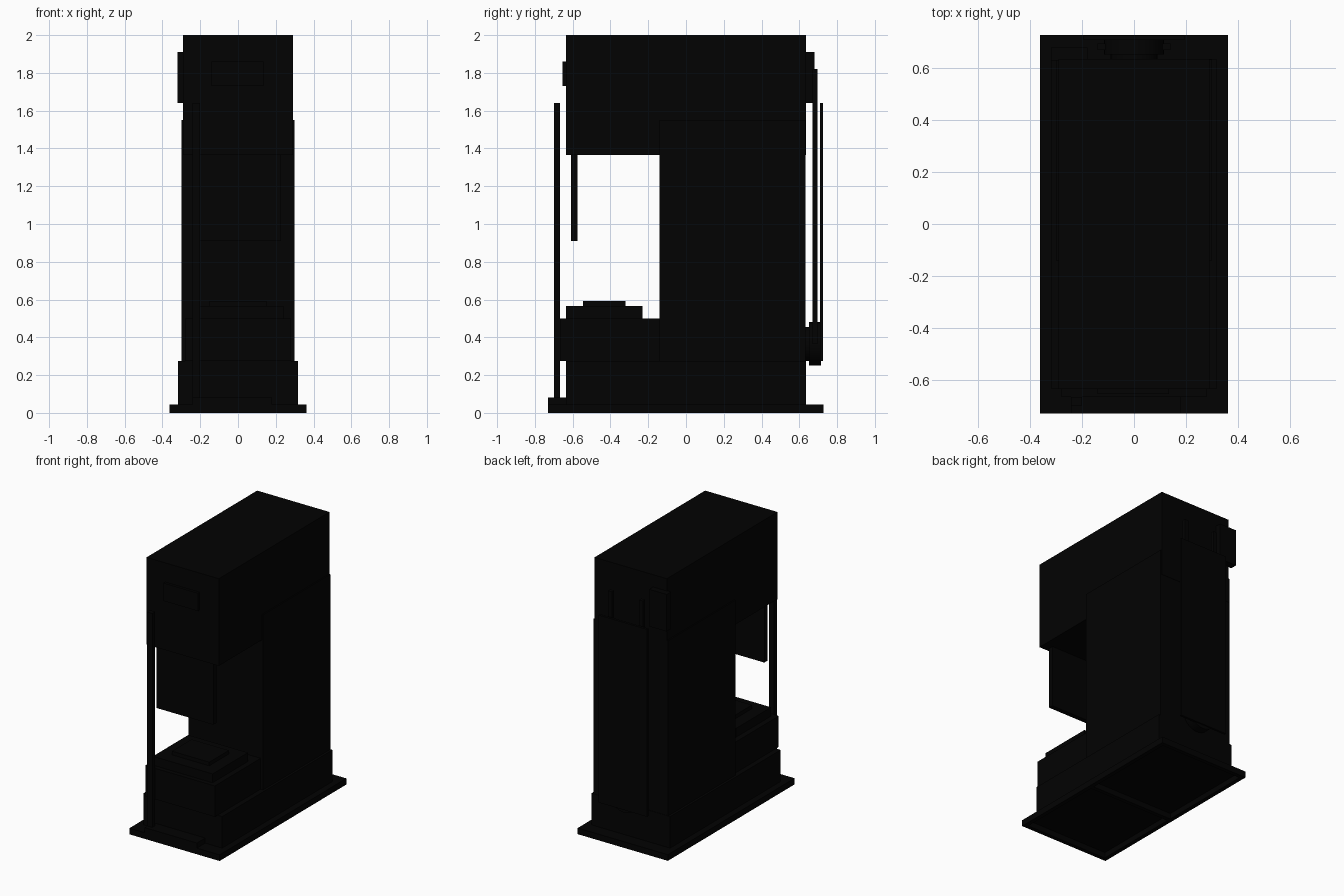
import bpy
import math

cube = bpy.data.objects.get("Cube")
if cube:
    bpy.data.objects.remove(cube, do_unlink=True)


def make_material(name, value):
    mat = bpy.data.materials.new(name)
    mat.use_nodes = True
    colour = (value, value, value, 1)
    mat.diffuse_color = colour
    mat.node_tree.nodes["Principled BSDF"].inputs["Base Color"].default_value = colour
    return mat


black = make_material("black", 0.0006)


def finish(obj, name):
    obj.name = name
    obj.data.name = name
    obj.data.materials.append(black)
    return obj


def box(name, x, y, z):
    """Box from (low, high) pairs on each axis."""
    bpy.ops.mesh.primitive_cube_add(size=1)
    obj = bpy.context.object
    for v in obj.data.vertices:
        v.co = [(a + b) / 2 + c * (b - a) for (a, b), c in zip((x, y, z), v.co)]
    return finish(obj, name)


def disc(name, radius, y, z):
    """Cylinder lying along y."""
    bpy.ops.mesh.primitive_cylinder_add(
        vertices=32, radius=radius, depth=y[1] - y[0],
        location=(0, sum(y) / 2, z), rotation=(math.pi / 2, 0, 0))
    obj = finish(bpy.context.object, name)
    bpy.ops.object.shade_smooth_by_angle()
    return obj


def sym(half):
    return (-half, half)


# Base: thin deck on a frame of rails with a middle crossbar
box("base_deck", sym(0.363), (-0.73, 0.727), (0.04, 0.045))
for side, x in (("left", 0.348), ("right", -0.348)):
    box(side + "_base_rail", (x - 0.015, x + 0.015), (-0.73, 0.727), (0, 0.04))
for part, y in (("front_base_rail", -0.715), ("base_crossbar", -0.035), ("rear_base_rail", 0.712)):
    box(part, sym(0.333), (y - 0.015, y + 0.015), (0, 0.04))

# Main housing
box("lower_body", sym(0.317), sym(0.635), (0.045, 0.275))
box("column", sym(0.3), (-0.14, 0.633), (0.275, 1.55))
box("head", sym(0.291), sym(0.636), (1.365, 2))

# Work bench and stepped tray
box("bench", sym(0.28), (-0.667, -0.14), (0.275, 0.5))
box("tray", sym(0.24), (-0.635, -0.23), (0.5, 0.565))
box("tray_pad", sym(0.15), (-0.545, -0.32), (0.565, 0.592))

# Front fittings
box("hanging_panel", (-0.228, 0.228), (-0.61, -0.575), (0.91, 1.365))
box("display", (-0.14, 0.135), (-0.655, -0.635), (1.73, 1.86))
box("front_foot", (-0.242, 0.18), (-0.73, -0.635), (0.045, 0.082))
box("front_post", (-0.242, -0.2), (-0.7, -0.667), (0.082, 1.64))

# Rear fittings
box("rear_control_box", (-0.32, -0.18), (0.63, 0.68), (1.64, 1.91))
disc("pulley_hub", 0.09, (0.63, 0.652), 0.365)
disc("pulley", 0.115, (0.652, 0.715), 0.365)
for side, x in (("left", 0.125), ("right", -0.125)):
    box(side + "_rear_rod", (x - 0.015, x + 0.015), (0.67, 0.695), (0.365, 1.82))
box("rear_cover", sym(0.195), (0.709, 0.726), (0.275, 1.64))
